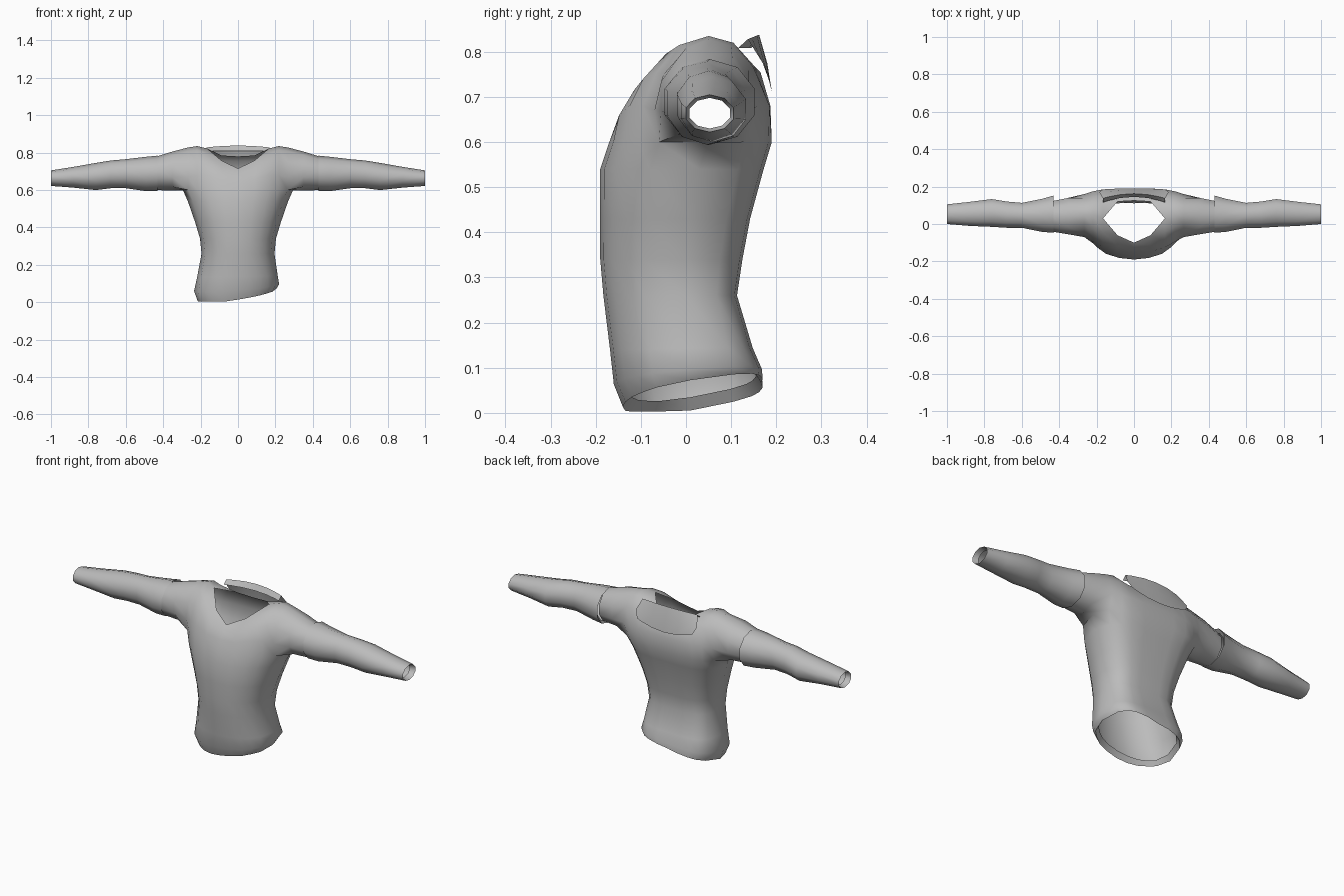
import bpy, bmesh, math

if "Cube" in bpy.data.objects:
    bpy.data.objects.remove(bpy.data.objects["Cube"])

cloth = bpy.data.materials.new("grey cloth")
cloth.diffuse_color = (0.5, 0.5, 0.5, 1)
cloth.use_nodes = True
cloth.node_tree.nodes["Principled BSDF"].inputs["Base Color"].default_value = cloth.diffuse_color


def finish(bm, name):
    bmesh.ops.recalc_face_normals(bm, faces=bm.faces)
    me = bpy.data.meshes.new(name)
    bm.to_mesh(me)
    bm.free()
    me.materials.append(cloth)
    ob = bpy.data.objects.new(name, me)
    bpy.context.collection.objects.link(ob)
    bpy.ops.object.select_all(action='DESELECT')
    ob.select_set(True)
    bpy.context.view_layer.objects.active = ob
    bpy.ops.object.shade_smooth_by_angle(angle=math.radians(55))
    return ob


def bridge(bm, a, b, closed=True):
    n = len(a)
    for i in range(n if closed else n - 1):
        j = (i + 1) % n
        bm.faces.new((a[i], a[j], b[j], b[i]))


def sleeve_ring(bm, s, x, y0, y1, z0, z1):
    """Ten-sided ring filling the given y and z range; s is the side."""
    cy, cz, ry, rz = (y0 + y1) / 2, (z0 + z1) / 2, (y1 - y0) / 1.9, (z1 - z0) / 2
    ring = []
    for j in range(10):
        a = math.radians(234 - 36 * j)
        ring.append(bm.verts.new((s * x, cy + ry * math.cos(a), cz + rz * math.sin(a))))
    return ring


# ---- Shirt body: stacked rings from hem to underarm
U = [.9, .74, .56, .3, 0, -.3, -.56, -.74, -.9]     # columns across the chest
FRONT = [.5, .7, .86, .96, 1, .96, .86, .7, .5]     # front bulge per column
BACK = [.6, .85, .95, 1, .98, 1, .95, .85, .6]      # flatter back
# z, slope (1 = hem tilt), left x, right x, front y, middle y, back y
ROWS = [
    (.065, 1, -.200, .190, -.125, .01, .155),       # turned-in hem
    (.038, 1, -.215, .205, -.140, .01, .170),
    (.078, .5, -.235, .220, -.160, .01, .168),
    (.140, .1, -.218, .212, -.168, .01, .148),
    (.260, 0, -.195, .195, -.183, .00, .113),
    (.340, 0, -.203, .203, -.190, .00, .125),
    (.430, 0, -.230, .230, -.190, .01, .142),
    (.540, 0, -.268, .268, -.190, .03, .172),
    (.600, 0, -.295, .295, -.170, .05, .190),
]
bm = bmesh.new()
prev = None
for z, tilt, xl, xr, yf, yc, yb in ROWS:
    xc, w = (xl + xr) / 2, (xr - xl) / 2
    pts = [(xr, yc)]
    pts += [(xc + w * u, yc + (yf - yc) * v) for u, v in zip(U, FRONT)]
    pts += [(xl, yc)]
    pts += [(xc + w * u, yc + (yb - yc) * v) for u, v in zip(U[::-1], BACK)]
    ring = [bm.verts.new((x, y, max(.003, z + tilt * (.17 * y + .16 * x))))
            for x, y in pts]
    if prev:
        bridge(bm, prev, ring)
    prev = ring
side_r, front, side_l, back = prev[0], prev[1:10], prev[10], prev[11:][::-1]

# ---- Yoke: (y, z) up the front, over the shoulder, down the back; None = neck hole
YOKE = [
    [(-.07, .67), (-.05, .75), (0, .808), (.05, .828), (.10, .812), (.14, .76), (.16, .68)],
    [(-.095, .68), (-.065, .755), (-.015, .815), (.05, .835), (.105, .82), (.15, .765), (.175, .68)],
    [(-.125, .68), (-.095, .74), (-.045, .795), (.03, .822), (.09, .815), (.15, .77), (.185, .68)],
    [(-.148, .66), (-.115, .715), (-.06, .758), None, (.12, .785), (.165, .755), (.187, .68)],
    [(-.15, .65), (-.125, .69), (-.10, .715), None, (.125, .78), (.165, .755), (.187, .68)],
]
cols = []
for i in range(9):
    x = .295 * U[i]
    mid = [bm.verts.new((x, *p)) if p else None for p in YOKE[min(i, 8 - i)]]
    cols.append([front[i]] + mid + [back[i]])
for a, b in zip(cols, cols[1:]):
    for j in range(8):
        f = [v for v in (a[j], a[j + 1], b[j + 1], b[j]) if v]
        if len(f) > 2:
            bm.faces.new(f)

# ---- Short sleeve stubs growing from the armholes
for s, col, side in ((1, cols[0], side_r), (-1, cols[-1], side_l)):
    ring = col + [side]
    for spec in ((.35, -.055, .14, .597, .806), (.44, -.04, .122, .6, .778)):
        nxt = sleeve_ring(bm, s, *spec)
        bridge(bm, ring, nxt)
        ring = nxt
finish(bm, "shirt_body")

# ---- Long sleeves, slipped over the stubs, with turned-in ends
SLEEVE = [
    (.45, -.035, .125, .603, .772),
    (.43, -.047, .152, .594, .784),
    (.49, -.042, .135, .594, .778),
    (.60, -.020, .113, .610, .765),
    (.68, -.020, .120, .610, .758),
    (.76, -.015, .133, .600, .745),
    (.88, -.010, .118, .613, .724),
    (1.0, .000, .105, .622, .705),
    (.97, .008, .097, .630, .698),
]
for s, name in ((1, "right_sleeve"), (-1, "left_sleeve")):
    bm = bmesh.new()
    prev = None
    for spec in SLEEVE:
        ring = sleeve_ring(bm, s, *spec)
        if prev:
            bridge(bm, prev, ring)
        prev = ring
    finish(bm, name)

# ---- Collar flap standing behind the neck and hanging down the back
bm = bmesh.new()
prev = None
for x in (-.185, -.15, -.08, 0, .08, .15, .185):
    k = (x / .185) ** 2
    line = [bm.verts.new(p) for p in (
        (x * .9, .145 - .03 * k, .808),
        (x * .9, .162 - .025 * k, .838 - .01 * k),
        (x, .180 - .01 * k, .775),
        (x * .9, .191 - .006 * k, .708 + .03 * k))]
    if prev:
        bridge(bm, prev, line, closed=False)
    prev = line
finish(bm, "collar_flap")
